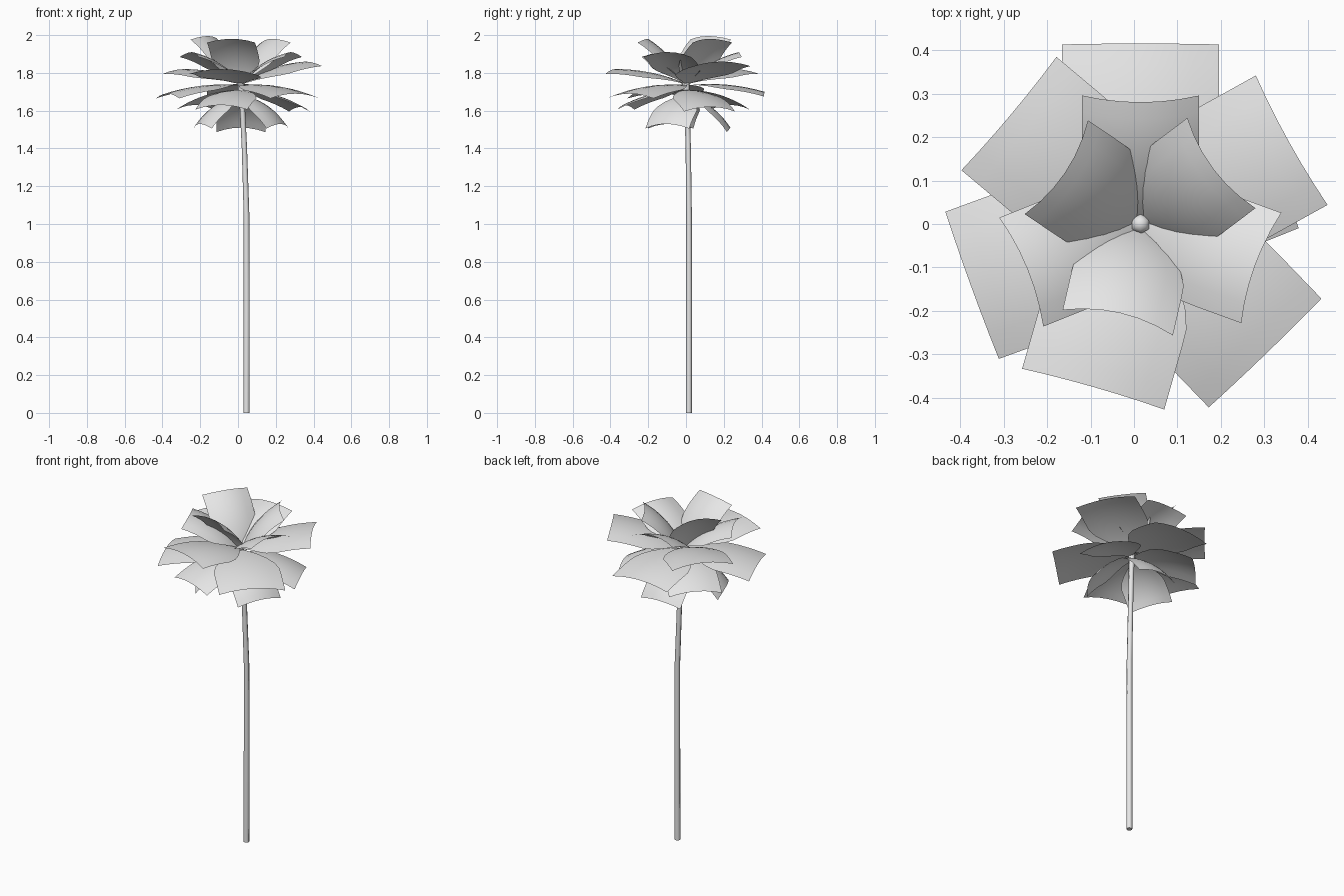
import bpy, bmesh, math
from mathutils import Vector

cube = bpy.data.objects.get("Cube")
if cube:
    bpy.data.objects.remove(cube, do_unlink=True)

grey = bpy.data.materials.new("pale_grey")
grey.use_nodes = True
grey.diffuse_color = (0.8, 0.8, 0.8, 1)
grey.node_tree.nodes["Principled BSDF"].inputs["Base Color"].default_value = (0.8, 0.8, 0.8, 1)

CENTRE = Vector((0.015, 0.0, 0.0))
ROWS, COLS = 8, 6


def finish(name, bm):
    mesh = bpy.data.meshes.new(name)
    bm.to_mesh(mesh)
    bm.free()
    mesh.materials.append(grey)
    mesh.shade_smooth()
    obj = bpy.data.objects.new(name, mesh)
    bpy.context.collection.objects.link(obj)
    return obj


def petal(name, azimuth, base_z, reach, tip_z, width, bulge, arch):
    """Petal sheet: narrow base, broad squared tip, arched along and across."""
    a = math.radians(azimuth)
    out = Vector((math.cos(a), math.sin(a), 0))
    side = Vector((-out.y, out.x, 0))
    start = out * 0.015 + Vector((0, 0, base_z))
    end = out * reach + Vector((0, 0, tip_z))
    along = (end - start).normalized()
    normal = along.cross(side)
    if normal.z < 0:
        normal.negate()
    bm = bmesh.new()
    grid = []
    for i in range(ROWS + 1):
        t = i / ROWS
        half = width / 2 * (0.1 + 0.9 * math.sin(min(t / 0.55, 1) * math.pi / 2))
        mid = start.lerp(end, t) + normal * bulge * 4 * t * (1 - t)
        row = []
        for j in range(COLS + 1):
            s = 2 * j / COLS - 1
            drop = arch * s * s * (half * 2 / width) ** 2
            row.append(bm.verts.new(CENTRE + mid + side * half * s - normal * drop))
        grid.append(row)
    for r0, r1 in zip(grid, grid[1:]):
        for j in range(COLS):
            bm.faces.new((r0[j], r1[j], r1[j + 1], r0[j + 1]))
    bmesh.ops.recalc_face_normals(bm, faces=bm.faces[:])
    if sum((f.normal.z for f in bm.faces)) < 0:
        bmesh.ops.reverse_faces(bm, faces=bm.faces[:])
    finish(name, bm)


# Petal whorls: name, base height, reach, width, bulge, arch, (azimuth, tip height) each
whorls = [
    ("top_petal", 1.75, 0.21, 0.26, 0.025, 0.03, ((37, 1.98), (146, 1.995), (257, 1.98))),
    ("inner_petal", 1.75, 0.28, 0.27, 0.025, 0.03, ((90, 1.91), (202, 1.91), (340, 1.91))),
    ("upper_petal", 1.745, 0.39, 0.34, 0.02, 0.025, ((29, 1.86), (140, 1.82), (254, 1.82))),
    ("middle_petal", 1.735, 0.415, 0.36, 0.02, 0.025, ((90, 1.7), (200, 1.69), (314, 1.69))),
    ("lower_petal", 1.71, 0.34, 0.29, 0.02, 0.025, ((22, 1.62), (136, 1.63), (252, 1.63))),
    ("drooping_petal", 1.68, 0.235, 0.26, 0.025, 0.03, ((90, 1.51), (202, 1.53), (333, 1.53))),
]
for name, base_z, reach, width, bulge, arch, blades in whorls:
    for n, (azimuth, tip_z) in enumerate(blades, 1):
        petal(f"{name}_{n}", azimuth, base_z, reach, tip_z, width, bulge, arch)

# Flower heart: small faceted bud
bm = bmesh.new()
bmesh.ops.create_uvsphere(bm, u_segments=6, v_segments=5, radius=0.024)
for v in bm.verts:
    v.co = v.co + CENTRE + Vector((0, 0, 1.75))
finish("bud", bm)

# Stem: eight-sided tube that leans near the top
path = [(0.045, 0.015, 0.0, 0.016), (0.046, 0.016, 0.6, 0.016), (0.045, 0.016, 1.05, 0.015),
        (0.034, 0.012, 1.4, 0.014), (0.024, 0.006, 1.6, 0.014), (0.016, 0.0, 1.74, 0.018)]
SIDES = 8
bm = bmesh.new()
rings = []
for x, y, z, r in path:
    rings.append([bm.verts.new((x + r * math.cos(k * math.tau / SIDES),
                                y + r * math.sin(k * math.tau / SIDES), z)) for k in range(SIDES)])
for r0, r1 in zip(rings, rings[1:]):
    for k in range(SIDES):
        m = (k + 1) % SIDES
        bm.faces.new((r0[k], r0[m], r1[m], r1[k]))
bm.faces.new(rings[0][::-1])
bm.faces.new(rings[-1])
stem = finish("stem", bm)
bpy.context.view_layer.objects.active = stem
stem.select_set(True)
bpy.ops.object.shade_smooth_by_angle(angle=math.radians(60))
